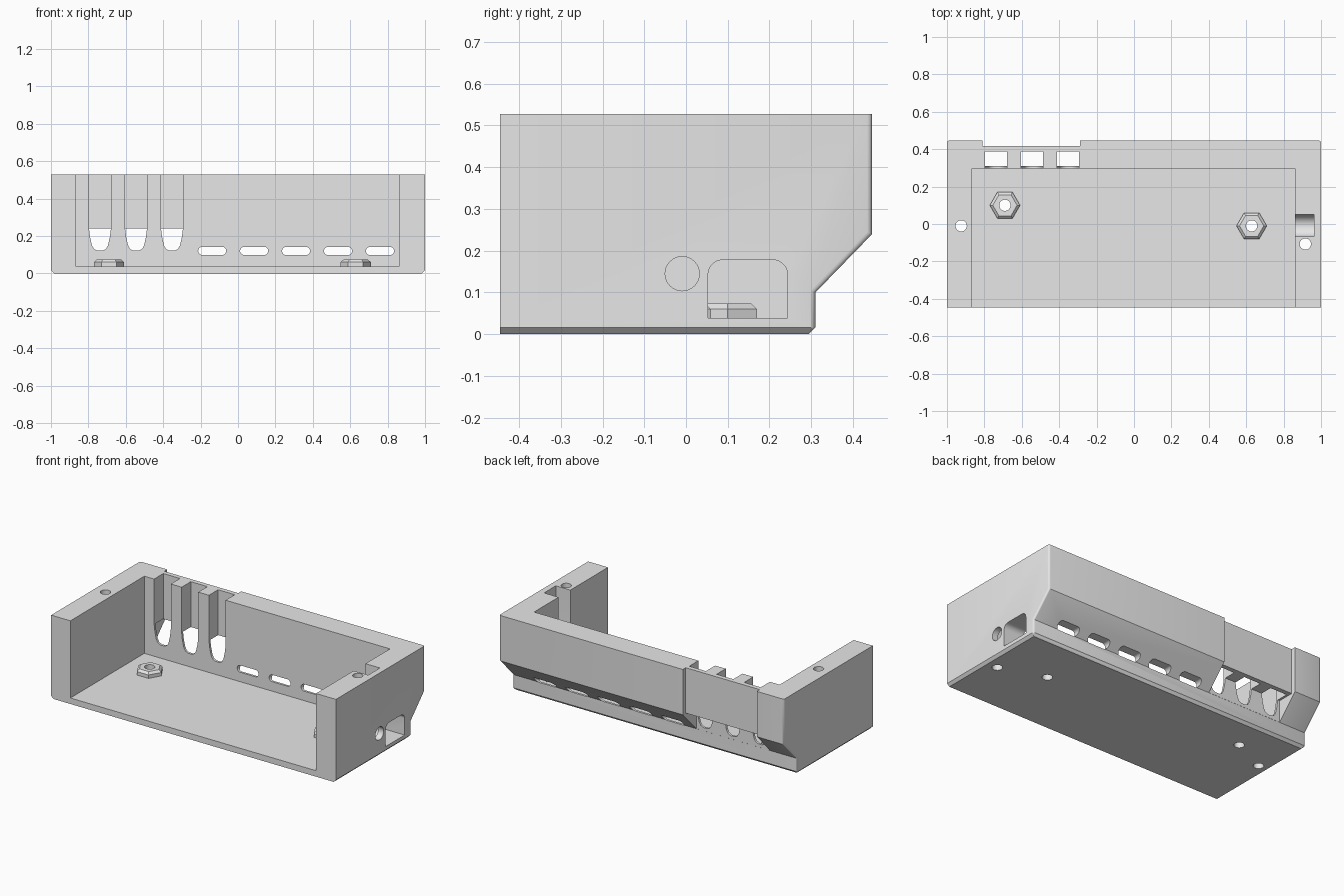
import bpy, bmesh, math

if "Cube" in bpy.data.objects:
    bpy.data.objects.remove(bpy.data.objects["Cube"])

grey = bpy.data.materials.new("plain grey")
grey.use_nodes = True
grey.diffuse_color = (0.8, 0.8, 0.8, 1)
grey.node_tree.nodes["Principled BSDF"].inputs["Base Color"].default_value = (0.8, 0.8, 0.8, 1)


def arc(cx, cy, r, start, end, n=10):
    steps = [math.radians(start + (end - start) * i / n) for i in range(n + 1)]
    return [(cx + r * math.cos(t), cy + r * math.sin(t)) for t in steps]


def circle(cx, cy, r, n=32):
    return arc(cx, cy, r, 0, 360, n)[:-1]


def rect(a0, a1, b0, b1):
    return [(a0, b0), (a1, b0), (a1, b1), (a0, b1)]


def prism(name, outline, axis, lo, hi):
    """Extrude a 2D outline along an axis."""
    place = {"x": lambda a, b, d: (d, a, b),
             "y": lambda a, b, d: (a, d, b),
             "z": lambda a, b, d: (a, b, d)}[axis]
    bm = bmesh.new()
    rings = [[bm.verts.new(place(a, b, d)) for a, b in outline] for d in (lo, hi)]
    for ring in rings:
        bm.faces.new(ring)
    for i in range(len(outline)):
        j = (i + 1) % len(outline)
        bm.faces.new((rings[0][i], rings[0][j], rings[1][j], rings[1][i]))
    bmesh.ops.recalc_face_normals(bm, faces=bm.faces)
    mesh = bpy.data.meshes.new(name)
    bm.to_mesh(mesh)
    bm.free()
    mesh.materials.append(grey)
    obj = bpy.data.objects.new(name, mesh)
    bpy.context.collection.objects.link(obj)
    return obj


def bevel(obj, rule, width, segments):
    """Bevel the edges whose two end points satisfy the rule."""
    bm = bmesh.new()
    bm.from_mesh(obj.data)
    edges = [e for e in bm.edges if rule(e.verts[0].co, e.verts[1].co)]
    bmesh.ops.bevel(bm, geom=edges, offset=width, segments=segments,
                    profile=0.5, affect="EDGES", clamp_overlap=True)
    bm.to_mesh(obj.data)
    bm.free()


def activate(obj):
    bpy.ops.object.select_all(action="DESELECT")
    obj.select_set(True)
    bpy.context.view_layer.objects.active = obj


def cut(obj, outline, axis, lo, hi):
    cutter = prism("cutter", outline, axis, lo, hi)
    cutter.hide_render = True
    mod = obj.modifiers.new("cut", "BOOLEAN")
    mod.operation = "DIFFERENCE"
    mod.solver = "EXACT"
    mod.object = cutter
    activate(obj)
    bpy.ops.object.modifier_apply(modifier=mod.name)
    bpy.data.objects.remove(cutter)


# Solid block with an overhanging back
FRONT, BACK, TOP, FLOOR, INNER = -0.446, 0.446, 0.528, 0.038, 0.296
case = prism("case", [(FRONT, 0), (0.31, 0), (0.31, 0.1), (BACK, 0.24), (BACK, TOP), (FRONT, TOP)],
             "x", -1, 1)
bevel(case, lambda p, q: max(p.z, q.z) < 0.001 and max(p.y, q.y) > 0, 0.016, 1)
bevel(case, lambda p, q: min(p.y, q.y) > 0.3 and abs(p.x - q.x) < 0.001
      and abs(p.x) > 0.99 and abs(p.z - q.z) > 0.03, 0.012, 3)

# Main cavity, open at the front and top
cut(case, rect(-0.865, 0.86, -1, INNER), "z", FLOOR, 1)

# Recess in the back, with the overhang removed below it
cut(case, rect(-0.81, -0.29, 0.417, 1), "z", 0.22, 1)
cut(case, rect(-0.81, -0.29, 0.3105, 1), "z", 0.1, 0.24)

# Three cable channels with tapered round bottoms
half = [(0.0585, 1), (0.0585, 0.24), (0.053, 0.195), (0.043, 0.15), (0.032, 0.13), (0.014, 0.121)]
for x in (-0.738, -0.545, -0.353):
    outline = [(x + a, b) for a, b in half] + [(x - a, b) for a, b in reversed(half)]
    cut(case, outline, "y", 0.25, 0.388)

# Row of vent slots
for i in range(5):
    x = -0.138 + 0.2243 * i
    slot = arc(x + 0.053, 0.12, 0.022, -90, 90) + arc(x - 0.053, 0.12, 0.022, 90, 270)
    cut(case, slot, "y", 0.25, 0.6)

# Connector window and round socket in the left wall
window = [(0.053, FLOOR + 0.0005), (0.243, FLOOR + 0.0005)]
window += arc(0.208, 0.143, 0.035, 0, 90) + arc(0.088, 0.143, 0.035, 90, 180)
cut(case, window, "x", 0.8, 1.1)
cut(case, [(0.05, 1), (-0.068, 1)] + arc(-0.009, 0.145, 0.059, 180, 360, 20), "x", 0.8, 0.962)
cut(case, circle(-0.009, 0.145, 0.041), "x", 0.9, 1.1)

# Screw holes through the side walls
for x, y in ((-0.924, -0.01), (0.916, -0.107)):
    cut(case, circle(x, y, 0.03), "z", -1, 1)

# Hexagonal standoffs with through holes
parts = [case]
for side, x, y in (("right", -0.69, 0.1), ("left", 0.629, -0.01)):
    nut = prism(side + "_standoff", circle(x, y, 0.081, 6), "z", FLOOR - 0.01, 0.074)
    bevel(nut, lambda p, q: min(p.z, q.z) > 0.07, 0.014, 1)
    for obj in (nut, case):
        cut(obj, circle(x, y, 0.03), "z", -1, 1)
    parts.append(nut)

for obj in parts:
    activate(obj)
    bpy.ops.object.shade_smooth_by_angle(angle=math.radians(35))
